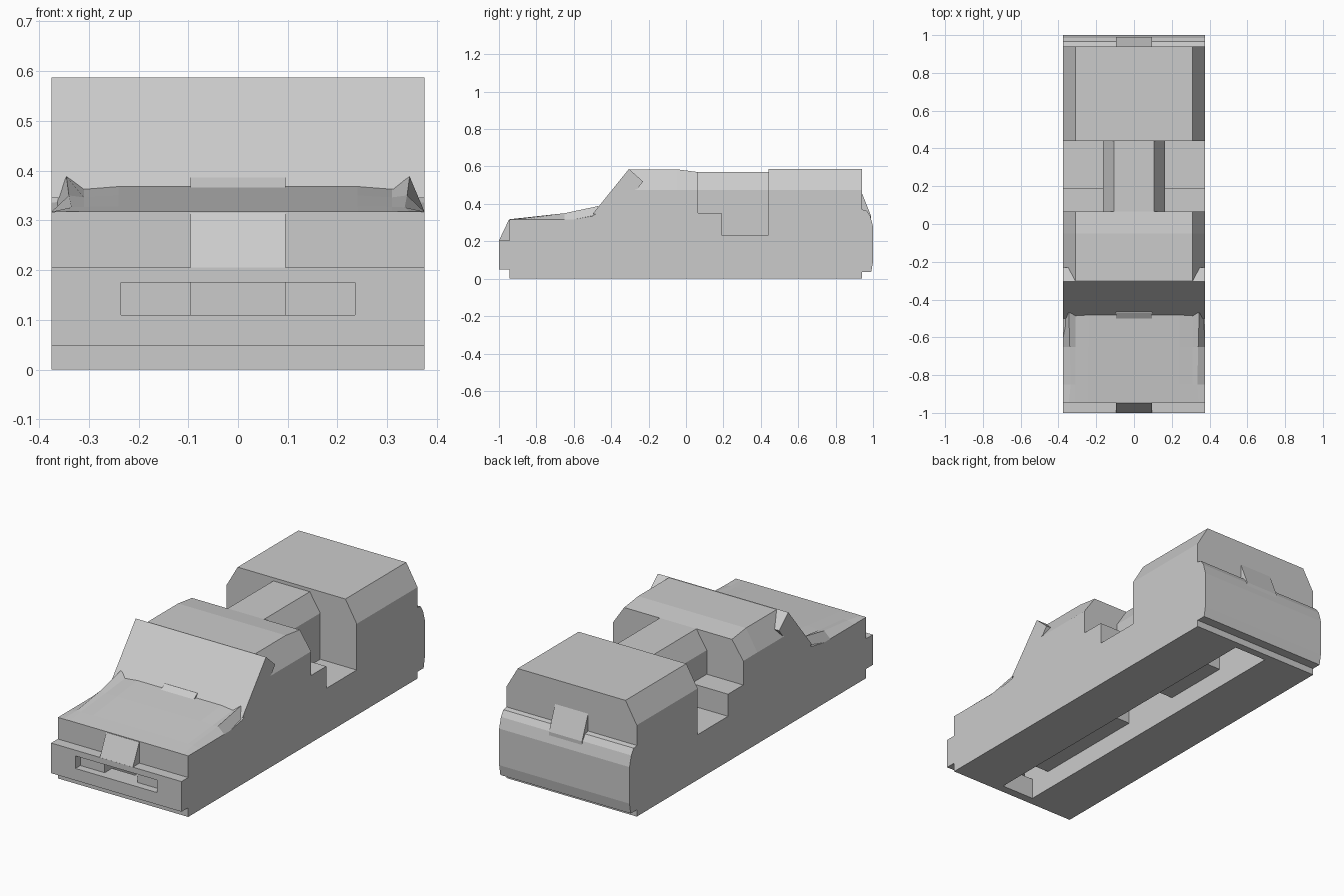
import bpy, bmesh
from mathutils import Vector

if "Cube" in bpy.data.objects:
    bpy.data.objects.remove(bpy.data.objects["Cube"])

W = 0.375   # half width of the body
C = 0.095   # half width of the centre strip


def make(name, rings):
    """Skin a closed solid through equal-length rings of points."""
    bm = bmesh.new()
    vs = [[bm.verts.new(p) for p in ring] for ring in rings]
    n = len(rings[0])
    for a, b in zip(vs, vs[1:]):
        for i in range(n):
            j = (i + 1) % n
            bm.faces.new((a[i], a[j], b[j], b[i]))
    bm.faces.new(vs[0][::-1])
    bm.faces.new(vs[-1])
    bmesh.ops.remove_doubles(bm, verts=bm.verts, dist=1e-5)
    bmesh.ops.recalc_face_normals(bm, faces=bm.faces)
    me = bpy.data.meshes.new(name)
    bm.to_mesh(me)
    bm.free()
    ob = bpy.data.objects.new(name, me)
    bpy.context.collection.objects.link(ob)
    return ob


def side_slab(name, profile, half):
    """Extrude a (y, z) profile across the width."""
    return make(name, [[(x, y, z) for y, z in profile] for x in (-half, half)])


def loft(name, sections):
    """Skin mirrored half sections, each (y, [(x, z), ...]) from bottom to top."""
    return make(name, [[(x, y, z) for x, z in half] +
                       [(-x, y, z) for x, z in reversed(half)]
                       for y, half in sections])


def box(name, hx, y0, y1, z0, z1):
    return side_slab(name, [(y0, z0), (y1, z0), (y1, z1), (y0, z1)], hx)


def cut(target, cutter):
    cutter.hide_render = True
    mod = target.modifiers.new("cut", 'BOOLEAN')
    mod.object = cutter
    mod.operation = 'DIFFERENCE'
    mod.solver = 'EXACT'
    bpy.context.view_layer.objects.active = target
    bpy.ops.object.modifier_apply(modifier=mod.name)
    bpy.data.objects.remove(cutter)


# Lower body with bumpers and the stepped cockpit floor
chassis = side_slab("chassis", [
    (-0.945, 0), (-0.945, 0.048), (-1, 0.048), (-1, 0.205), (-0.945, 0.205),
    (-0.945, 0.317), (0.065, 0.317), (0.065, 0.35), (0.19, 0.35),
    (0.19, 0.235), (0.44, 0.235), (0.44, 0.37), (0.94, 0.37), (0.965, 0.365),
    (0.985, 0.335), (1, 0.28), (1, 0.09), (0.99, 0.035), (0.94, 0.035),
    (0.94, 0)], W)

# Underside channel with deeper pockets
cut(chassis, box("channel_cutter", C, -0.90, 0.90, -0.1, 0.10))
for y0, y1 in ((-0.90, -0.78), (-0.15, 0.18), (0.55, 0.88)):
    cut(chassis, box("pocket_cutter", C, y0, y1, 0.05, 0.215))

# Wide grille slot with a deeper centre opening
cut(chassis, box("grille_cutter", 0.235, -1.1, -0.96, 0.11, 0.175))
cut(chassis, box("grille_centre_cutter", C, -1.1, -0.85, 0.11, 0.175))

# Hood with raised fins at its rear corners
loft("hood", [
    (-0.945, [(W, 0.30), (W, 0.317), (0.345, 0.3175), (0.31, 0.318), (0.24, 0.318)]),
    (-0.85, [(W, 0.30), (W, 0.317), (0.335, 0.326), (0.31, 0.327), (0.24, 0.328)]),
    (-0.65, [(W, 0.30), (W, 0.317), (0.34, 0.350), (0.31, 0.346), (0.24, 0.350)]),
    (-0.47, [(W, 0.30), (W, 0.317), (0.345, 0.388), (0.31, 0.364), (0.24, 0.369)])])

# Front cabin
loft("front_cabin", [
    (y, [(W, 0.30), (W, zs), (0.31, zt)]) for y, zs, zt in (
        (-0.60, 0.317, 0.320), (-0.50, 0.335, 0.345), (-0.40, 0.40, 0.46),
        (-0.305, 0.475, 0.585), (-0.05, 0.475, 0.585), (0.065, 0.475, 0.57))])

# Full-width windshield with overhanging corners
side_slab("windshield", [
    (-0.50, 0.345), (-0.305, 0.587), (-0.23, 0.52), (-0.26, 0.48),
    (-0.30, 0.465), (-0.45, 0.345)], W)

# Rear cabin and the spine joining it to the front cabin
rear = [(W, 0.36), (W, 0.475), (0.31, 0.587)]
loft("rear_cabin", [(0.44, rear), (0.94, rear)])
spine = [(0.165, 0.225), (0.165, 0.475), (0.105, 0.57)]
loft("spine", [(0.05, spine), (0.45, spine)])

# Centre strip details: nose ramp, hood tab, tail wedge
side_slab("nose_ramp", [(-1, 0.204), (-0.94, 0.204), (-0.94, 0.315), (-0.947, 0.315)], C)
side_slab("hood_tab", [(-0.515, 0.355), (-0.45, 0.355), (-0.45, 0.386), (-0.47, 0.386)], C)
side_slab("tail_wedge", [(0.93, 0.30), (0.99, 0.30), (0.99, 0.335), (0.94, 0.46), (0.93, 0.46)], C)
